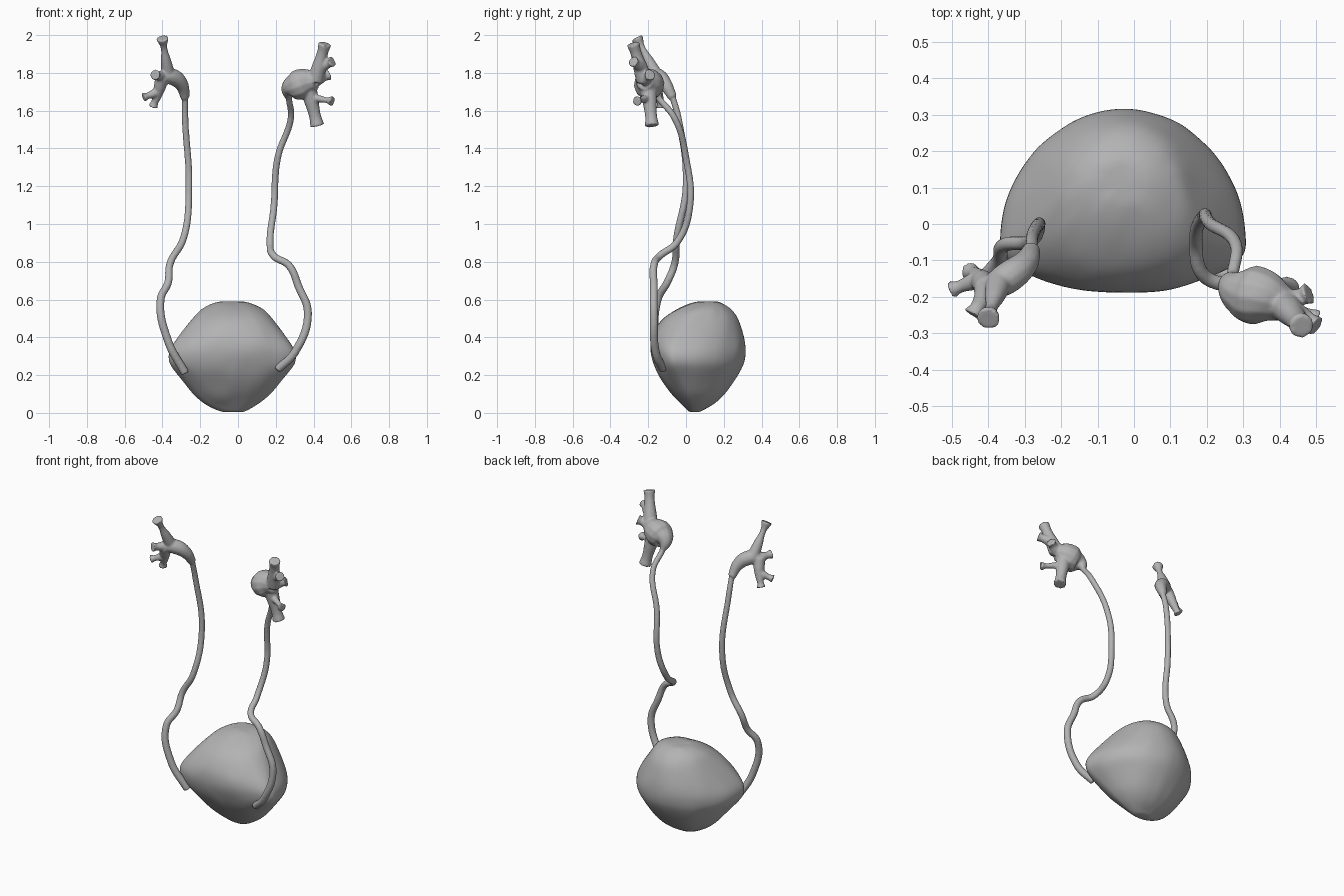
import bpy, bmesh, math
from mathutils import Vector, noise

cube = bpy.data.objects.get("Cube")
if cube:
    bpy.data.objects.remove(cube, do_unlink=True)

color = (0.45, 0.45, 0.45, 1)
grey = bpy.data.materials.new("soft_grey")
grey.use_nodes = True
grey.diffuse_color = color
grey.node_tree.nodes["Principled BSDF"].inputs["Base Color"].default_value = color


def add_object(name, bm):
    """Turn a bmesh into a smooth grey object."""
    bmesh.ops.recalc_face_normals(bm, faces=bm.faces)
    mesh = bpy.data.meshes.new(name)
    bm.to_mesh(mesh)
    bm.free()
    mesh.materials.append(grey)
    mesh.shade_smooth()
    obj = bpy.data.objects.new(name, mesh)
    bpy.context.collection.objects.link(obj)
    return obj


def add_tube(bm, points, radii):
    """Add a capped tube of varying radius through the points."""
    curve = bpy.data.curves.new("path", "CURVE")
    curve.dimensions = "3D"
    curve.bevel_depth = 1
    curve.resolution_u = 8
    curve.use_fill_caps = True
    spline = curve.splines.new("BEZIER")
    spline.radius_interpolation = "CARDINAL"
    spline.bezier_points.add(len(points) - 1)
    for knot, point, radius in zip(spline.bezier_points, points, radii):
        knot.co = point
        knot.radius = radius
        knot.handle_left_type = knot.handle_right_type = "AUTO"
    helper = bpy.data.objects.new("path", curve)
    bpy.context.collection.objects.link(helper)
    graph = bpy.context.evaluated_depsgraph_get()
    mesh = bpy.data.meshes.new_from_object(helper.evaluated_get(graph))
    bm.from_mesh(mesh)
    bpy.data.objects.remove(helper, do_unlink=True)
    bpy.data.curves.remove(curve)
    bpy.data.meshes.remove(mesh)


def add_branch(bm, start, tip, base, neck, knob):
    """Add a branch that narrows to a neck and flares into a knob."""
    start, tip = Vector(start), Vector(tip)
    points = [start.lerp(tip, t) for t in (0, 0.4, 0.75, 1)]
    add_tube(bm, points, (base, (base + neck) / 2, neck, knob))


def duct(name, ureter, funnel, funnel_radii, branches):
    """Fuse a ureter, its funnel and the branches into one organic surface."""
    bm = bmesh.new()
    last = len(ureter) - 1
    add_tube(bm, ureter, [0.023 - 0.006 * i / last for i in range(last + 1)])
    add_tube(bm, [ureter[-1]] + funnel, funnel_radii)
    for branch in branches:
        add_branch(bm, *branch)
    bmesh.ops.remove_doubles(bm, verts=bm.verts, dist=0.0001)
    obj = add_object(name, bm)
    remesh = obj.modifiers.new("fuse", "REMESH")
    remesh.mode = "VOXEL"
    remesh.voxel_size = 0.006
    remesh.use_smooth_shade = True
    smooth = obj.modifiers.new("soften", "SMOOTH")
    smooth.factor = 0.5
    smooth.iterations = 5


def bladder(rings, middle, sides):
    """Loft the bladder wall; each ring is widest towards the front."""
    bm = bmesh.new()
    loops = []
    for z, half_width, front, back in rings:
        widest = (front + back) / 2 - 1.1 * half_width ** 2
        loop = []
        for i in range(sides):
            angle = math.tau * i / sides
            depth = back - widest if math.sin(angle) > 0 else widest - front
            x = middle + half_width * math.cos(angle)
            loop.append(bm.verts.new((x, widest + depth * math.sin(angle), z)))
        loops.append(loop)
    for low, high in zip(loops, loops[1:]):
        for i in range(sides):
            j = (i + 1) % sides
            bm.faces.new((low[i], low[j], high[j], high[i]))
    bm.faces.new(loops[0][::-1])
    bm.faces.new(loops[-1])
    bmesh.ops.subdivide_edges(bm, edges=bm.edges, cuts=1, use_grid_fill=True)
    # Gentle lumps over the wall
    centre = Vector((middle, 0.06, 0.3))
    for vert in bm.verts:
        lump = 0.007 * noise.noise(vert.co * 9) + 0.003 * noise.noise(vert.co * 25)
        vert.co += (vert.co - centre).normalized() * lump
        vert.co.z = max(vert.co.z, 0)
    wall = add_object("bladder", bm)
    soften = wall.modifiers.new("soften", "SMOOTH")
    soften.iterations = 4
    subsurf = wall.modifiers.new("smooth_wall", "SUBSURF")
    subsurf.levels = subsurf.render_levels = 1


# Bladder rings: height, half width, front and back
bladder([
    (0, 0.04, 0.02, 0.07),
    (0.02, 0.09, 0, 0.1),
    (0.05, 0.15, -0.03, 0.15),
    (0.1, 0.21, -0.08, 0.21),
    (0.2, 0.29, -0.15, 0.28),
    (0.26, 0.34, -0.17, 0.31),
    (0.33, 0.34, -0.19, 0.32),
    (0.4, 0.29, -0.19, 0.31),
    (0.5, 0.21, -0.14, 0.28),
    (0.55, 0.17, -0.05, 0.24),
    (0.58, 0.11, 0.02, 0.2),
    (0.59, 0.05, 0.07, 0.16),
], middle=-0.03, sides=40)

# Right side: ureter from the bladder up, funnel, then branches
hub = (-0.4, -0.18, 1.78)
fork = (-0.42, -0.15, 1.7)
duct(
    "right_ureter_and_pelvis",
    ureter=[(-0.28, -0.12, 0.21), (-0.37, -0.16, 0.38), (-0.41, -0.15, 0.6),
            (-0.37, -0.1, 0.69), (-0.36, -0.06, 0.79), (-0.29, -0.05, 0.92),
            (-0.26, 0, 1.2), (-0.28, -0.04, 1.56), (-0.28, -0.07, 1.67)],
    funnel=[(-0.3, -0.11, 1.74), (-0.35, -0.15, 1.78), hub],
    funnel_radii=(0.025, 0.037, 0.044, 0.034),
    branches=[
        ((-0.37, -0.16, 1.79), (-0.4, -0.26, 1.985), 0.037, 0.018, 0.034),
        (hub, (-0.44, -0.25, 1.79), 0.03, 0.022, 0.031),
        (hub, fork, 0.038, 0.032, 0.028),
        (fork, (-0.5, -0.18, 1.67), 0.027, 0.018, 0.026),
        (fork, (-0.45, -0.13, 1.62), 0.027, 0.02, 0.028),
    ],
)

# Left side: the same with a wider funnel
hub = (0.41, -0.22, 1.76)
fork = (0.44, -0.24, 1.83)
duct(
    "left_ureter_and_pelvis",
    ureter=[(0.21, -0.12, 0.23), (0.3, -0.16, 0.32), (0.37, -0.17, 0.53),
            (0.32, -0.17, 0.67), (0.27, -0.17, 0.78), (0.19, -0.14, 0.83),
            (0.17, -0.05, 0.9), (0.19, 0.02, 1.09), (0.21, 0, 1.35),
            (0.28, -0.06, 1.56), (0.27, -0.14, 1.66)],
    funnel=[(0.27, -0.17, 1.71), (0.31, -0.19, 1.73), (0.36, -0.2, 1.75), hub],
    funnel_radii=(0.016, 0.045, 0.078, 0.075, 0.05),
    branches=[
        (hub, (0.46, -0.28, 1.955), 0.045, 0.03, 0.035),
        (fork, (0.5, -0.28, 1.86), 0.03, 0.024, 0.031),
        (hub, (0.48, -0.19, 1.79), 0.035, 0.024, 0.033),
        ((0.37, -0.2, 1.73), (0.42, -0.18, 1.52), 0.045, 0.032, 0.038),
        ((0.39, -0.2, 1.67), (0.5, -0.26, 1.65), 0.022, 0.016, 0.028),
    ],
)
